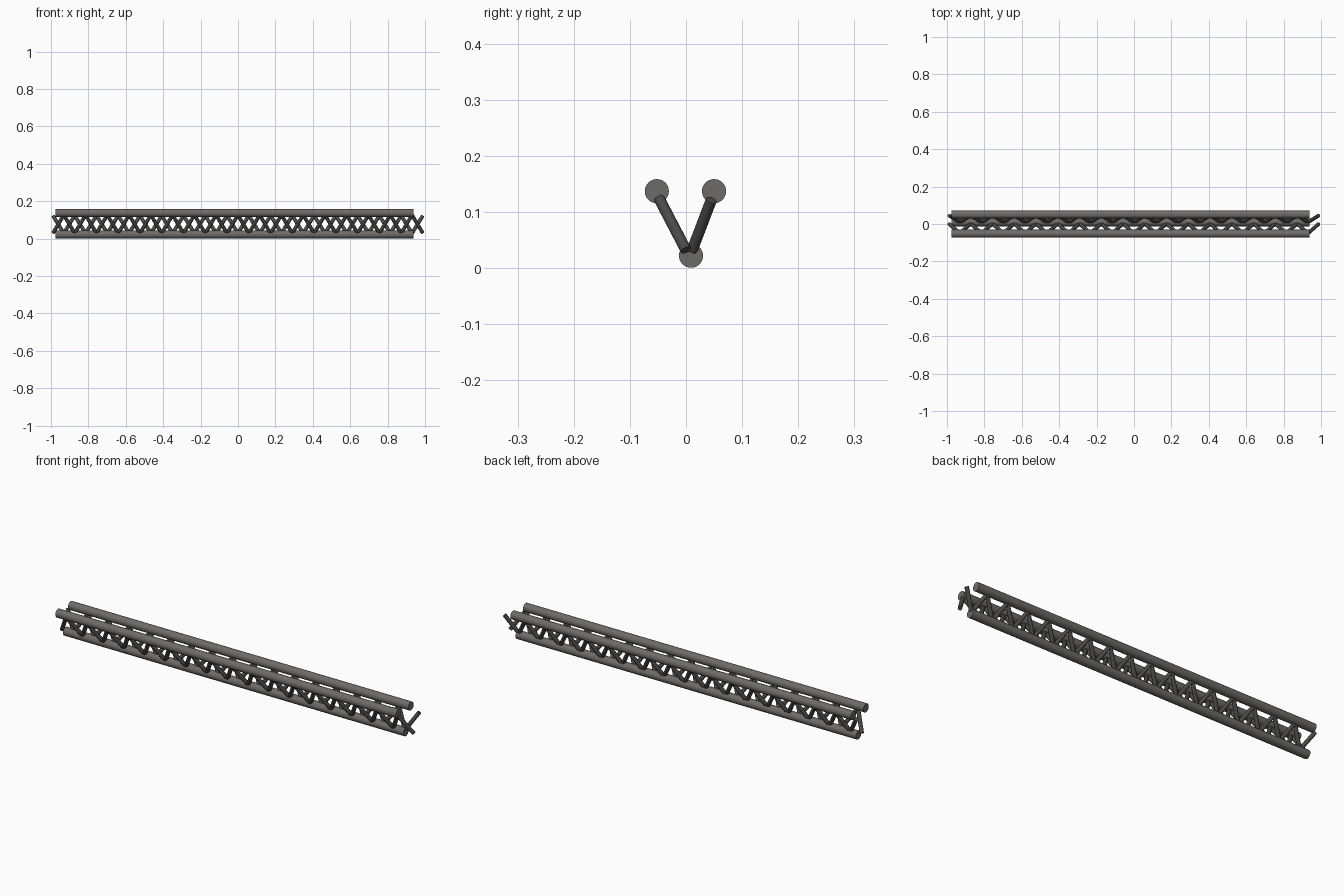
import bpy
from mathutils import Vector

if "Cube" in bpy.data.objects:
    bpy.data.objects.remove(bpy.data.objects["Cube"])

TOP_FRONT = (-0.052, 0.137)
TOP_BACK = (0.050, 0.137)
BOTTOM = (0.009, 0.022)
N = 34          # braces per side
DX = 0.055      # run of one brace
X0, X1 = -0.988, 0.987


def paint(name, c):
    m = bpy.data.materials.new(name)
    m.diffuse_color = (*c, 1)
    m.use_nodes = True
    m.node_tree.nodes["Principled BSDF"].inputs["Base Color"].default_value = m.diffuse_color
    return m


chord_mat = paint("chord_grey", (0.155, 0.145, 0.14))
brace_mat = paint("brace_grey", (0.07, 0.068, 0.066))


def rod(name, a, b, r, sides, mat):
    a, b = Vector(a), Vector(b)
    d = b - a
    bpy.ops.mesh.primitive_cylinder_add(vertices=sides, radius=r, depth=d.length, location=(a + b) / 2)
    o = bpy.context.object
    o.name = name
    o.rotation_euler = d.to_track_quat('Z', 'Y').to_euler()
    bpy.ops.object.shade_smooth_by_angle()
    o.data.materials.append(mat)


# Three long chords
for name, (y, z) in (("front_top_chord", TOP_FRONT), ("back_top_chord", TOP_BACK), ("bottom_chord", BOTTOM)):
    rod(name, (-0.975, y, z), (0.937, y, z), 0.0215, 32, chord_mat)

# Diagonal braces on both sides, alternating direction in opposite phase
step = (X1 - X0 - DX) / (N - 1)
for side, hi, lo, phase in (("front", (-0.048, 0.124), (0.0, 0.032), 0), ("back", (0.045, 0.121), (0.011, 0.032), 1)):
    for i in range(N):
        x = X0 + i * step
        a, b = (lo, hi) if (i + phase) % 2 == 0 else (hi, lo)
        rod(f"{side}_brace_{i + 1}", (x, *a), (x + DX, *b), 0.010, 16, brace_mat)
